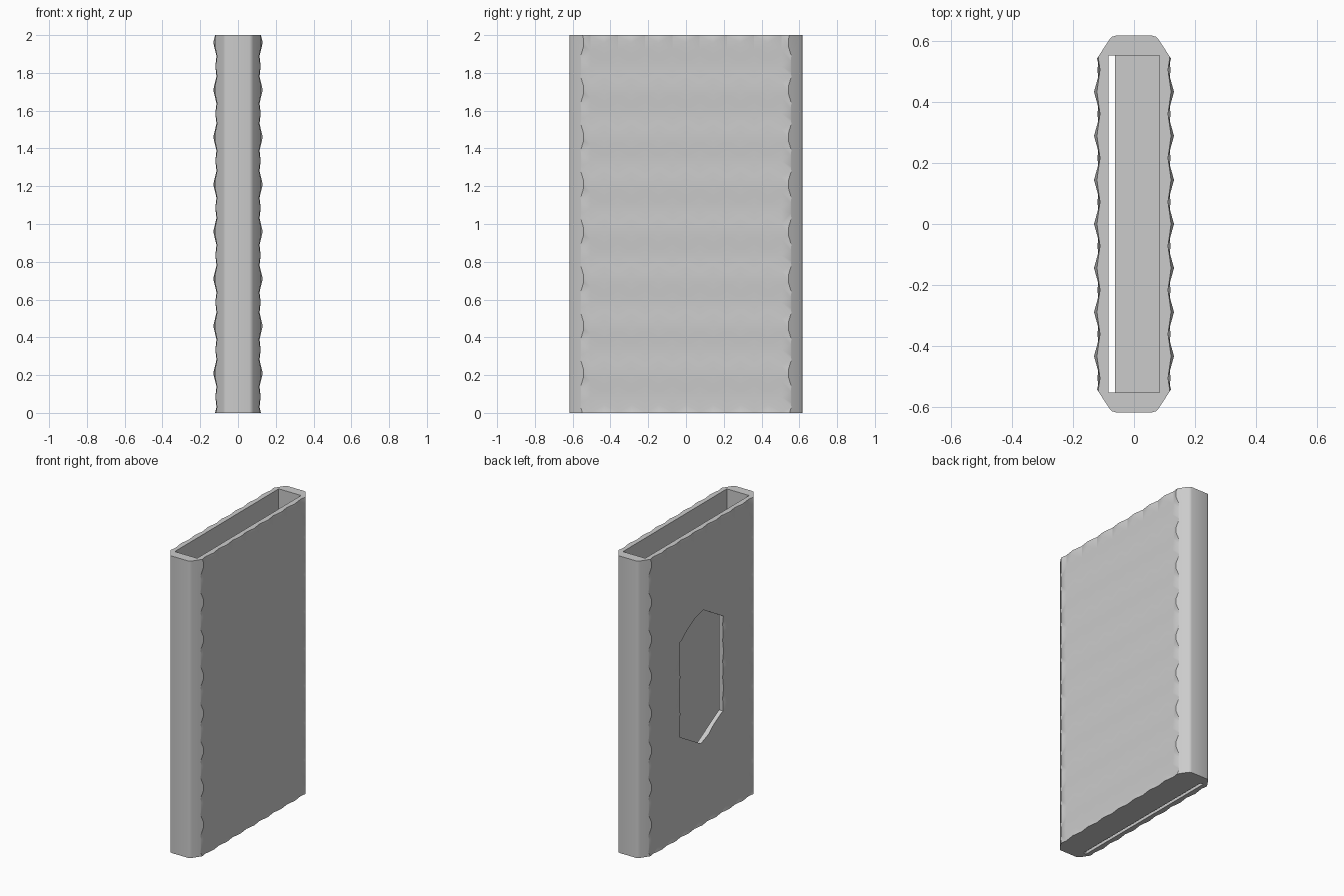
import bpy, bmesh, math
from mathutils import Vector

cube = bpy.data.objects.get("Cube")
if cube:
    bpy.data.objects.remove(cube, do_unlink=True)

PITCH = 0.25 / math.sqrt(3)      # spacing of studs in a row
RADIUS = 0.25 / 3                # corner radius of one hexagonal stud
BASE, TALL, LOW = 0.111, 0.131, 0.12

grey = bpy.data.materials.new("plain grey")
grey.use_nodes = True
colour = (0.6, 0.6, 0.6, 1)
grey.diffuse_color = colour
grey.node_tree.nodes["Principled BSDF"].inputs["Base Color"].default_value = colour


def make_object(name, bm):
    bmesh.ops.recalc_face_normals(bm, faces=bm.faces)
    mesh = bpy.data.meshes.new(name)
    bm.to_mesh(mesh)
    bm.free()
    mesh.materials.append(grey)
    obj = bpy.data.objects.new(name, mesh)
    bpy.context.collection.objects.link(obj)
    return obj


def prism(name, outline, offset):
    """Closed prism from a flat outline pushed along an offset."""
    bm = bmesh.new()
    face = bm.faces.new([bm.verts.new(p) for p in outline])
    new = bmesh.ops.extrude_face_region(bm, geom=[face], use_keep_orig=True)
    verts = [v for v in new["geom"] if isinstance(v, bmesh.types.BMVert)]
    bmesh.ops.translate(bm, verts=verts, vec=offset)
    return make_object(name, bm)


def box(name, x0, x1, y, z0, z1):
    return prism(name, [(x0, -y, z0), (x1, -y, z0), (x1, y, z0), (x0, y, z0)],
                 (0, 0, z1 - z0))


def combine(target, cutter, operation):
    cutter.hide_render = True
    mod = target.modifiers.new("cut", "BOOLEAN")
    mod.operation, mod.solver, mod.object = operation, "EXACT", cutter
    bpy.context.view_layer.objects.active = target
    bpy.ops.object.modifier_apply(modifier=mod.name)
    bpy.data.objects.remove(cutter, do_unlink=True)


# Studded slab: hexagonal pyramids in staggered tall and low rows, both sides
bm = bmesh.new()
for side in (1, -1):
    for row in range(-1, 18):
        low = row % 2
        z = -0.04 + row * 0.125
        for col in range(-5, 6 - low):
            y = (col + low / 2) * PITCH
            tip = bm.verts.new((side * (LOW if low else TALL), y, z))
            ring = []
            for k in range(6):
                a = math.radians(60 * k + 30)
                ring.append(bm.verts.new((side * BASE, y + RADIUS * math.cos(a),
                                          z + RADIUS * math.sin(a))))
            for k in range(6):
                bm.faces.new((tip, ring[k], ring[(k + 1) % 6]))
bmesh.ops.remove_doubles(bm, verts=bm.verts, dist=0.001)
rim = [e for e in bm.edges if e.is_boundary and e.verts[0].co.x > 0]
walls = bmesh.ops.extrude_edge_only(bm, edges=rim)
moved = [v for v in walls["geom"] if isinstance(v, bmesh.types.BMVert)]
bmesh.ops.translate(bm, verts=moved, vec=(-2 * BASE, 0, 0))
bmesh.ops.remove_doubles(bm, verts=bm.verts, dist=0.001)
sleeve = make_object("sleeve", bm)

# Trim to height and to the softly chamfered narrow edges
corner = [(0.15, 0.499), (0.08, 0.605), (0.071, 0.614), (0.06, 0.617)]
half = corner + [(-x, y) for x, y in reversed(corner)]
outline = half + [(-x, -y) for x, y in half]
combine(sleeve, prism("trim", [(x, y, 0) for x, y in outline], (0, 0, 2)), "INTERSECT")

# Open pocket, and the thin slot through its floor
combine(sleeve, box("pocket", -0.084, 0.083, 0.553, 0.06, 2.2), "DIFFERENCE")
combine(sleeve, box("floor_slot", -0.084, -0.063, 0.553, -0.1, 0.1), "DIFFERENCE")

# Tall hexagonal window in one broad wall
w, h, apex = 0.23, 0.32, 0.453
hexagon = [(-w, -h), (0, -apex), (w, -h), (w, h), (0, apex), (-w, h)]
combine(sleeve, prism("window", [(-0.2, y, 1 + z) for y, z in hexagon], (0.2, 0, 0)),
        "DIFFERENCE")

# Soften only the rounded corners
bpy.context.view_layer.objects.active = sleeve
sleeve.select_set(True)
bpy.ops.object.shade_smooth_by_angle(angle=math.radians(30))
